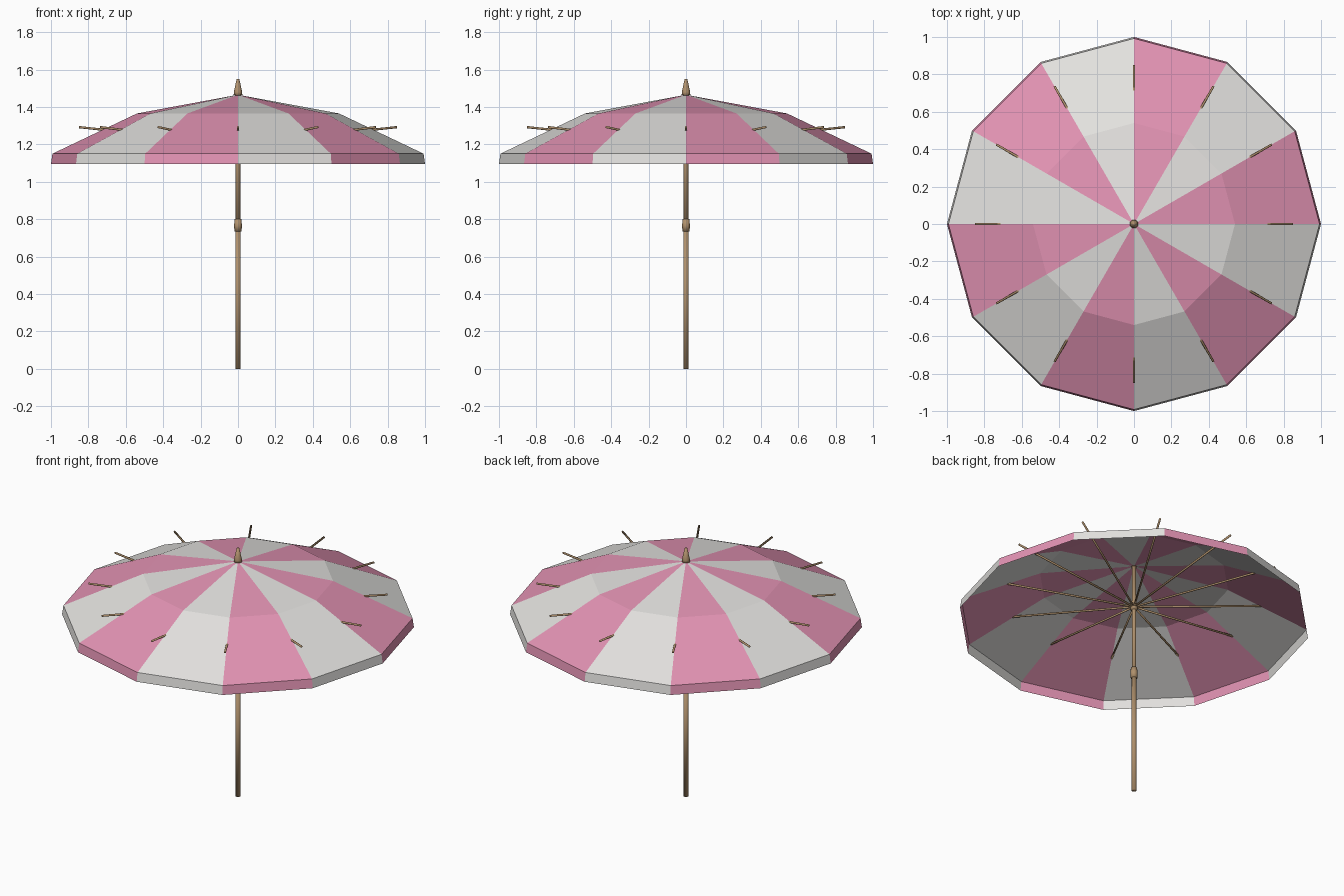
import bpy
import bmesh
from math import cos, sin, pi
from mathutils import Vector

SIDES = 12

cube = bpy.data.objects.get("Cube")
if cube:
    bpy.data.objects.remove(cube, do_unlink=True)


def material(name, rgb):
    mat = bpy.data.materials.new(name)
    mat.use_nodes = True
    mat.diffuse_color = (*rgb, 1)
    mat.node_tree.nodes["Principled BSDF"].inputs["Base Color"].default_value = (*rgb, 1)
    return mat


pink = material("pink cloth", (0.76, 0.29, 0.45))
white = material("white cloth", (0.76, 0.75, 0.73))
wood = material("tan wood", (0.43, 0.28, 0.15))


def lathe(name, profile, mats, sides=SIDES, smooth=False):
    """Spin (radius, height) points about z; zero radius closes to a point.
    With several materials, the gores alternate between them."""
    bm = bmesh.new()
    rings = []
    for r, z in profile:
        if r == 0:
            rings.append([bm.verts.new((0, 0, z))] * sides)
        else:
            rings.append([bm.verts.new((r * cos(2 * pi * k / sides),
                                        r * sin(2 * pi * k / sides), z))
                          for k in range(sides)])
    for low, high in zip(rings, rings[1:]):
        for k in range(sides):
            n = (k + 1) % sides
            corners = [low[k], low[n], high[n], high[k]]
            face = bm.faces.new(list(dict.fromkeys(corners)))
            face.material_index = k % len(mats)
            face.smooth = smooth
    mesh = bpy.data.meshes.new(name)
    bm.to_mesh(mesh)
    bm.free()
    for mat in mats:
        mesh.materials.append(mat)
    obj = bpy.data.objects.new(name, mesh)
    bpy.context.collection.objects.link(obj)
    return obj


# Canopy of striped gores with a hanging hem
lathe("canopy", [(1.0, 1.095), (0.992, 1.15), (0.54, 1.365), (0, 1.465)], [pink, white])

# Two-piece pole joined by a collar
lathe("lower_pole", [(0, 0), (0.0145, 0), (0.0145, 0.75), (0, 0.75)], [wood], smooth=True)
lathe("upper_pole", [(0, 0.75), (0.0125, 0.75), (0.0125, 1.46), (0, 1.46)], [wood], smooth=True)
lathe("collar", [(0, 0.735), (0.019, 0.735), (0.021, 0.765), (0.018, 0.8), (0, 0.8)],
      [wood], smooth=True)

# Hub where the ribs meet, and the finial on top
lathe("rib_hub", [(0, 1.18), (0.02, 1.18), (0.02, 1.22), (0, 1.22)], [wood], smooth=True)
lathe("finial", [(0, 1.455), (0.023, 1.465), (0.022, 1.48), (0.007, 1.55), (0, 1.55)],
      [wood], smooth=True)

# Ribs poking out through the canopy seams
for k in range(SIDES):
    a = 2 * pi * k / SIDES
    start = Vector((0, 0, 1.2))
    span = Vector((0.85 * cos(a), 0.85 * sin(a), 0.092))
    rib = lathe(f"rib_{k + 1}", [(0, 0), (0.006, 0), (0.006, span.length), (0, span.length)],
                [wood], sides=8, smooth=True)
    rib.location = start
    rib.rotation_euler = span.to_track_quat('Z', 'Y').to_euler()
